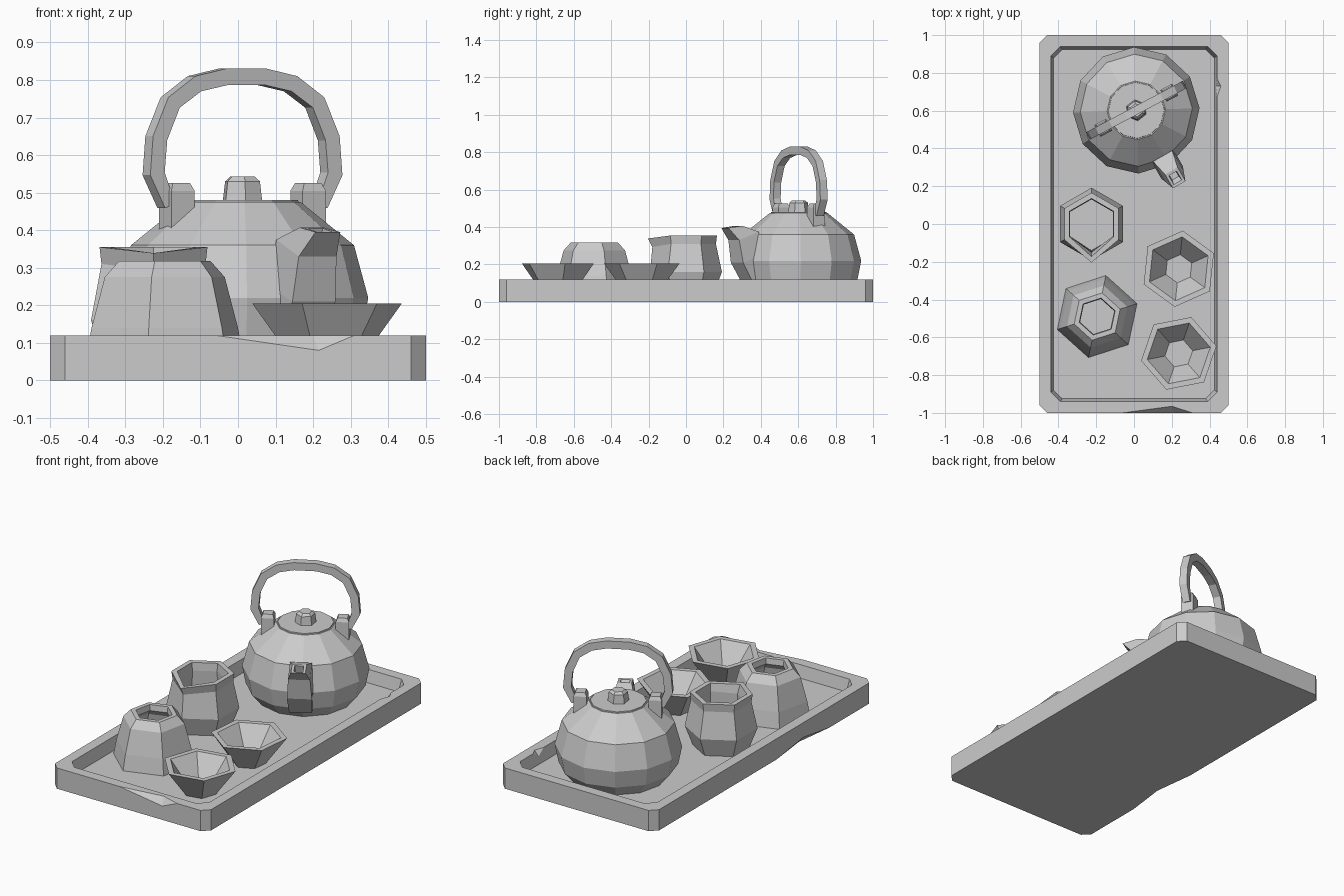
import bpy, bmesh
from math import cos, sin, radians, tau
from mathutils import Vector

if "Cube" in bpy.data.objects:
    bpy.data.objects.remove(bpy.data.objects["Cube"])

clay = bpy.data.materials.new("plain_grey")
clay.use_nodes = True
GREY = (0.6, 0.6, 0.6, 1)
clay.diffuse_color = GREY
clay.node_tree.nodes["Principled BSDF"].inputs["Base Color"].default_value = GREY
FLOOR = 0.05


def finish(name, bm, loc=(0, 0, 0), turn=0):
    bmesh.ops.recalc_face_normals(bm, faces=bm.faces)
    mesh = bpy.data.meshes.new(name)
    bm.to_mesh(mesh)
    bm.free()
    mesh.materials.append(clay)
    obj = bpy.data.objects.new(name, mesh)
    obj.location = loc
    obj.rotation_euler.z = radians(turn)
    bpy.context.collection.objects.link(obj)
    return obj


def loft(bm, rings):
    """Skin a list of point rings and cap both ends."""
    loops = [[bm.verts.new(p) for p in ring] for ring in rings]
    n = len(loops[0])
    for a, b in zip(loops, loops[1:]):
        for i in range(n):
            j = (i + 1) % n
            bm.faces.new((a[i], a[j], b[j], b[i]))
    bm.faces.new(loops[0][::-1])
    bm.faces.new(loops[-1])


def turned(name, profile, sides, loc=(0, 0, 0), turn=0, start=0.0):
    """Faceted solid of revolution from (radius, height) pairs."""
    bm = bmesh.new()
    angles = [radians(start) + tau * i / sides for i in range(sides)]
    loft(bm, [[(r * cos(a), r * sin(a), z) for a in angles] for r, z in profile])
    return finish(name, bm, loc, turn)


def octagon(x, y, c, z):
    """Rectangle of half sizes x and y with cut corners."""
    return [(x, y - c, z), (x - c, y, z), (c - x, y, z), (-x, y - c, z),
            (-x, c - y, z), (c - x, -y, z), (x - c, -y, z), (x, c - y, z)]


def chip(target, points):
    """Cut a convex chip out of the target."""
    bm = bmesh.new()
    for p in points:
        bm.verts.new(p)
    bmesh.ops.convex_hull(bm, input=bm.verts)
    cutter = finish("chip_cutter", bm)
    cutter.hide_render = True
    mod = target.modifiers.new("chip", 'BOOLEAN')
    mod.operation = 'DIFFERENCE'
    mod.solver = 'EXACT'
    mod.object = cutter
    bpy.context.view_layer.objects.active = target
    bpy.ops.object.modifier_apply(modifier=mod.name)
    bpy.data.objects.remove(cutter)


# Tray with a recessed floor and worn edges
bm = bmesh.new()
loft(bm, [octagon(0.5, 1, 0.04, 0), octagon(0.5, 1, 0.04, 0.12),
          octagon(0.44, 0.94, 0.05, 0.12), octagon(0.425, 0.925, 0.045, FLOOR)])
tray = finish("tray", bm)
chip(tray, [(-0.06, -1, 0.12), (0.31, -1, 0.12), (0.215, -1, 0.08), (0.2, -0.965, 0.12),
            (-0.06, -1.05, 0.17), (0.31, -1.05, 0.17)])
chip(tray, [(0.435, 0.66, 0.12), (0.435, 0.78, 0.12), (0.46, 0.73, 0.12),
            (0.43, 0.73, 0.085), (0.39, 0.66, 0.17), (0.39, 0.78, 0.17)])
chip(tray, [(-0.5, -0.6, 0), (-0.5, -0.12, 0), (-0.5, -0.36, 0.035), (-0.47, -0.36, 0),
            (-0.55, -0.6, -0.05), (-0.55, -0.12, -0.05)])

# Kettle body, lid and knob
CENTRE = (0.012, 0.602, 0)
KETTLE = dict(loc=CENTRE, turn=28)
turned("kettle_body", [(0.255, FLOOR), (0.315, 0.12), (0.335, 0.22), (0.297, 0.36), (0.155, 0.475)],
       12, start=4, **KETTLE)
turned("kettle_lid", [(0.152, 0.46), (0.148, 0.481)], 12, start=4, **KETTLE)
turned("lid_knob", [(0.058, 0.47), (0.055, 0.49), (0.05, 0.53), (0.035, 0.543)], 6, start=10, **KETTLE)

# Lugs that hold the handle
for side, sign in (("left", 1), ("right", -1)):
    bm = bmesh.new()
    cx = 0.198 * sign
    rings = []
    for half, z in ((0.035, 0.38), (0.035, 0.505), (0.026, 0.525)):
        rings.append([(cx + u * half, v * half, z)
                      for u, v in ((-1, -1), (1, -1), (1, 1), (-1, 1))])
    loft(bm, rings)
    finish(side + "_lug", bm, **KETTLE)

# Arched handle with a square section
half_path = [(0.23, 0.465), (0.268, 0.55), (0.26, 0.645), (0.218, 0.74), (0.145, 0.79), (0.06, 0.808)]
path = [Vector((x, 0, z)) for x, z in half_path]
path += [Vector((-p.x, 0, p.z)) for p in reversed(path)]
rings = []
for i, p in enumerate(path):
    t = (path[min(i + 1, len(path) - 1)] - path[max(i - 1, 0)]).normalized()
    n = Vector((-t.z, 0, t.x))
    thick = 0.016 if i in (0, len(path) - 1) else 0.022
    rings.append([p + n * u * thick + Vector((0, v * 0.022, 0))
                  for u, v in ((-1, -1), (1, -1), (1, 1), (-1, 1))])
bm = bmesh.new()
loft(bm, rings)
finish("kettle_handle", bm, **KETTLE)

# Spout: rows give front reach, front height, back reach, back height, half width
rows = [(0.315, 0.1, 0.24, 0.1, 0.06), (0.38, 0.21, 0.26, 0.25, 0.066),
        (0.4, 0.33, 0.28, 0.375, 0.058), (0.455, 0.395, 0.37, 0.407, 0.038),
        (0.44, 0.395, 0.386, 0.405, 0.024), (0.415, 0.36, 0.375, 0.36, 0.02)]
bm = bmesh.new()
loft(bm, [[(-w, -f, fz), (w, -f, fz), (w, -b, bz), (-w, -b, bz)] for f, fz, b, bz, w in rows])
finish("kettle_spout", bm, CENTRE, 30)

# Jug, with the front rim corner pulled into a pouring lip
jug = turned("jug", [(0.15, FLOOR), (0.192, 0.16), (0.16, 0.31), (0.166, 0.355),
                     (0.135, 0.355), (0.13, 0.31), (0.14, 0.09)], 6, loc=(-0.225, 0, 0), start=30)
for v in jug.data.vertices:
    if v.co.z > 0.3 and v.co.y < -0.12:
        v.co.y -= 0.038 if v.co.z > 0.33 else 0.02
        v.co.z -= 0.016

# Shouldered jar
turned("jar", [(0.222, FLOOR), (0.205, 0.14), (0.168, 0.275), (0.128, 0.318),
               (0.1, 0.318), (0.095, 0.285), (0.13, 0.25), (0.17, 0.08)],
       6, loc=(-0.195, -0.49, 0), start=18)

# Two open cups
for name, y, start in (("back_cup", -0.237, 24), ("front_cup", -0.685, 11)):
    turned(name, [(0.09, FLOOR), (0.203, 0.205), (0.17, 0.205), (0.075, 0.08)],
           6, loc=(0.237, y, 0), start=start)
